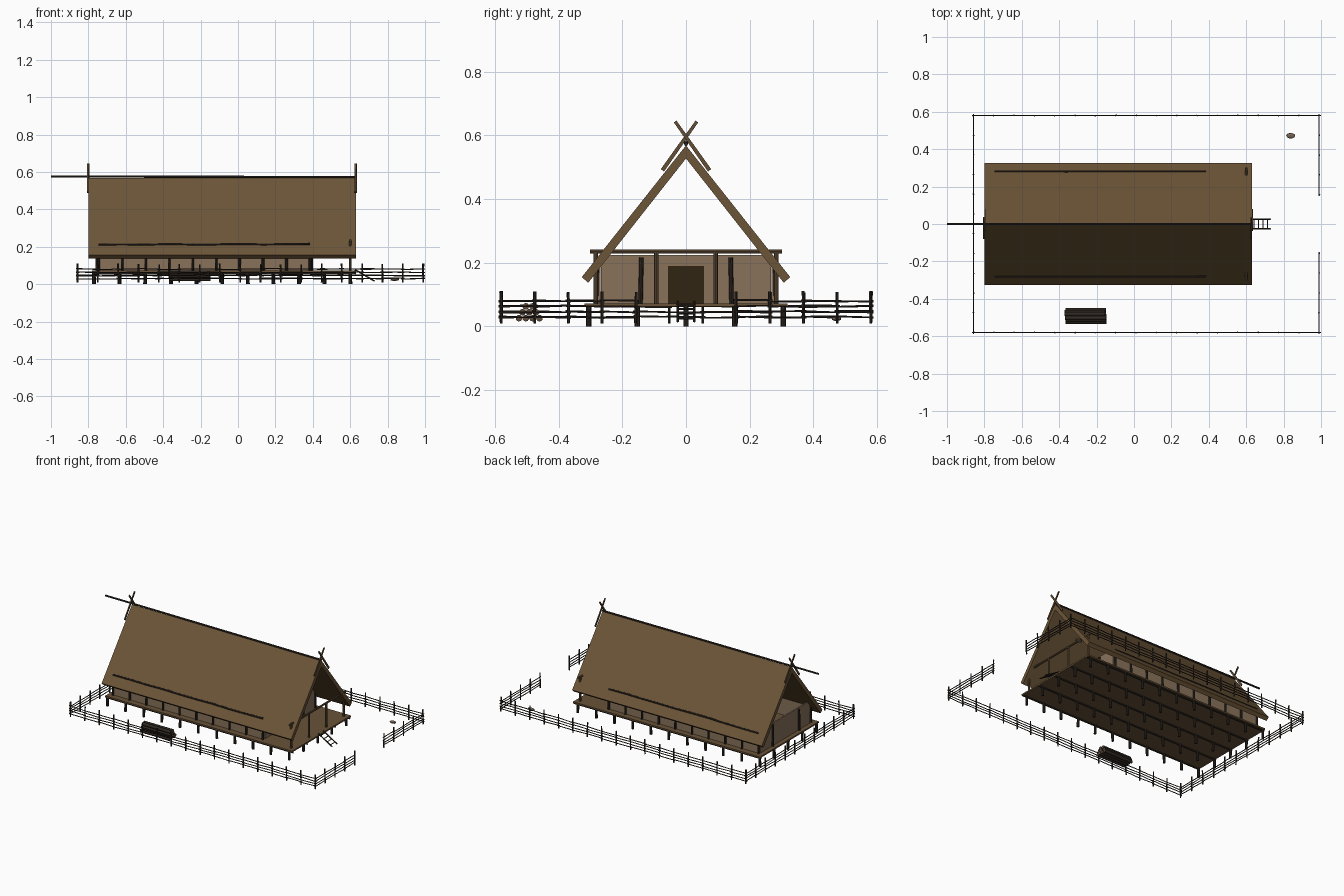
import bpy, bmesh, random
from math import radians
from mathutils import Vector, Matrix

random.seed(4)
if "Cube" in bpy.data.objects:
    bpy.data.objects.remove(bpy.data.objects["Cube"], do_unlink=True)


def material(name, rgb):
    m = bpy.data.materials.new(name)
    m.use_nodes = True
    m.diffuse_color = (*rgb, 1)
    m.node_tree.nodes["Principled BSDF"].inputs["Base Color"].default_value = (*rgb, 1)
    return m


THATCH = material("thatch brown", (0.15, 0.09, 0.038))
PLANK = material("plank brown", (0.14, 0.085, 0.038))
TIMBER = material("timber brown", (0.12, 0.075, 0.035))
CLAY = material("clay tan", (0.25, 0.17, 0.105))
DARK = material("dark wood", (0.028, 0.021, 0.016))
DOOR = material("door brown", (0.03, 0.018, 0.006))
LOG_END = material("cut log end", (0.11, 0.07, 0.042))
STONE = material("stone", (0.2, 0.145, 0.1))


def finish(name, bm, *mats, smooth=False):
    mesh = bpy.data.meshes.new(name)
    bm.to_mesh(mesh)
    bm.free()
    for m in mats:
        mesh.materials.append(m)
    ob = bpy.data.objects.new(name, mesh)
    bpy.context.collection.objects.link(ob)
    if smooth:
        bpy.ops.object.select_all(action="DESELECT")
        ob.select_set(True)
        bpy.context.view_layer.objects.active = ob
        bpy.ops.object.shade_smooth_by_angle(angle=radians(40))
    return ob


def pole(bm, a, b, r, sides=8):
    a, b = Vector(a), Vector(b)
    d = b - a
    turn = d.to_track_quat("Z", "Y").to_matrix().to_4x4()
    bmesh.ops.create_cone(bm, cap_ends=True, segments=sides, radius1=r, radius2=r,
                          depth=d.length, matrix=Matrix.Translation((a + b) / 2) @ turn)


def box(bm, lo, hi):
    lo, hi = Vector(lo), Vector(hi)
    bmesh.ops.create_cube(bm, size=1, matrix=Matrix.Translation((lo + hi) / 2)
                          @ Matrix.Diagonal((*(hi - lo), 1)))


def extrude_x(bm, profile, x0, x1):
    face = bm.faces.new([bm.verts.new((x0, y, z)) for y, z in profile])
    out = bmesh.ops.extrude_face_region(bm, geom=[face])
    bmesh.ops.translate(bm, vec=(x1 - x0, 0, 0),
                        verts=[v for v in out["geom"] if isinstance(v, bmesh.types.BMVert)])
    bmesh.ops.recalc_face_normals(bm, faces=bm.faces[:])


def steps(a, b, n):
    return [a + (b - a) * i / n for i in range(n + 1)]


def wobble(s):
    return random.uniform(-s, s)


BACK, FRONT, DECK = -0.8, 0.63, 0.072
WALL_BACK, WALL_FRONT = -0.745, 0.385

# Thatched roof
bm = bmesh.new()
extrude_x(bm, [(0, 0.568), (0.327, 0.155), (0.307, 0.137), (0, 0.527),
               (-0.307, 0.137), (-0.327, 0.155)], BACK, FRONT)
finish("thatched_roof", bm, THATCH)

# Ridge pole, long at the back
bm = bmesh.new()
pole(bm, (-1, 0, 0.576), (FRONT, 0, 0.572), 0.006)
finish("ridge_pole", bm, DARK, smooth=True)

# Crossed gable boards
bm = bmesh.new()
for x in (BACK, FRONT):
    for s in (-1, 1):
        cx = x + s * 0.003
        extrude_x(bm, [(s * 0.079, 0.494), (s * 0.069, 0.486),
                       (-s * 0.038, 0.640), (-s * 0.030, 0.646)], cx - 0.003, cx + 0.003)
finish("crossed_gable_boards", bm, TIMBER)

# Raised deck
bm = bmesh.new()
box(bm, (BACK + 0.02, -0.318, 0.062), (FRONT, 0.318, DECK))
finish("deck", bm, PLANK)

# Stilts and the bearers on them
bm = bmesh.new()
rows = steps(-0.305, 0.305, 4)
for y in rows:
    pole(bm, (BACK + 0.02, y, 0.057), (FRONT, y, 0.057), 0.006, 6)
    for x in steps(-0.77, 0.6, 10):
        pole(bm, (x + wobble(0.003), y, 0), (x, y, 0.066), 0.0085)
finish("stilts_and_bearers", bm, DARK, smooth=True)

# Clay walls
bm = bmesh.new()
for s in (-1, 1):
    box(bm, (WALL_BACK, s * 0.273 - 0.005, DECK), (WALL_FRONT, s * 0.273 + 0.005, 0.2))
for x in (WALL_BACK, WALL_FRONT):
    box(bm, (x - 0.005, -0.266, DECK), (x + 0.005, 0.266, 0.224))
finish("clay_walls", bm, CLAY)

# Doorway panel
bm = bmesh.new()
box(bm, (WALL_FRONT, -0.056, DECK), (WALL_FRONT + 0.009, 0.056, 0.19))
finish("door", bm, DOOR)

# Wall posts and the crooked plates above them
bm = bmesh.new()
for s in (-1, 1):
    last = None
    for x in steps(WALL_BACK, WALL_FRONT, 9):
        pole(bm, (x, s * 0.283, DECK - 0.004), (x, s * 0.28, 0.205), 0.007)
        point = (x, s * 0.281, 0.213 + wobble(0.003))
        if last:
            pole(bm, last, point, 0.006)
        last = point
    for x in (WALL_FRONT + 0.01, WALL_BACK - 0.01):
        pole(bm, (x, s * 0.143, DECK), (x, s * 0.14, 0.216), 0.007)
finish("wall_posts", bm, DARK, smooth=True)

# Porch posts and cross beam
bm = bmesh.new()
pole(bm, (0.6, -0.302, 0.235), (0.6, 0.302, 0.235), 0.0065)
for s in (-1, 1):
    for y in (0.093, 0.283):
        pole(bm, (0.6, s * y, DECK - 0.004), (0.6, s * y, 0.232), 0.007)
finish("porch_frame", bm, TIMBER, smooth=True)

# Ladder
bm = bmesh.new()
for s in (-1, 1):
    pole(bm, (0.625, s * 0.026, 0.078), (0.73, s * 0.026, 0.016), 0.004)
for t in steps(0.15, 0.85, 3):
    x, z = 0.625 + 0.105 * t, 0.078 - 0.062 * t
    pole(bm, (x, -0.03, z), (x, 0.03, z), 0.003, 6)
finish("ladder", bm, DARK)

# Fence with a gap before the porch
bm = bmesh.new()
L, R, W, GAP = -0.858, 0.99, 0.58, 0.158
runs = [((L, -W), (R, -W), 17), ((L, W), (R, W), 17), ((L, -W), (L, W), 11),
        ((R, -W), (R, -GAP), 4), ((R, GAP), (R, W), 4)]
for a, b, n in runs:
    a, b = Vector((*a, 0)), Vector((*b, 0))
    spots = [a.lerp(b, i / n) for i in range(n + 1)]
    for p in spots:
        pole(bm, p + Vector((0, 0, 0.01)),
             p + Vector((wobble(0.002), wobble(0.002), 0.108 + wobble(0.003))), 0.0045, 6)
    for z in (0.029, 0.046, 0.063, 0.08):
        for p, q in zip(spots, spots[1:]):
            over = (q - p) * 0.08
            pole(bm, p - over + Vector((0, 0, z + wobble(0.003))),
                 q + over + Vector((0, 0, z + wobble(0.003))), 0.003, 5)
finish("fence", bm, DARK)

# Log pile, with lighter cut ends
bm = bmesh.new()
for row, count in enumerate((4, 3, 2)):
    for i in range(count):
        y = -0.492 + (i - (count - 1) / 2) * 0.0215
        z, dx = 0.026 + row * 0.0185, wobble(0.006)
        pole(bm, (-0.367 + dx, y, z), (-0.15 + dx, y, z), 0.0105, 10)
for f in bm.faces:
    f.material_index = int(abs(f.normal.x) > 0.9)
finish("log_pile", bm, DARK, LOG_END, smooth=True)

# Loose stone
bm = bmesh.new()
bmesh.ops.create_icosphere(bm, subdivisions=1, radius=1,
                           matrix=Matrix.Translation((0.838, 0.472, 0.024))
                           @ Matrix.Diagonal((0.027, 0.017, 0.008, 1)))
finish("stone", bm, STONE)
